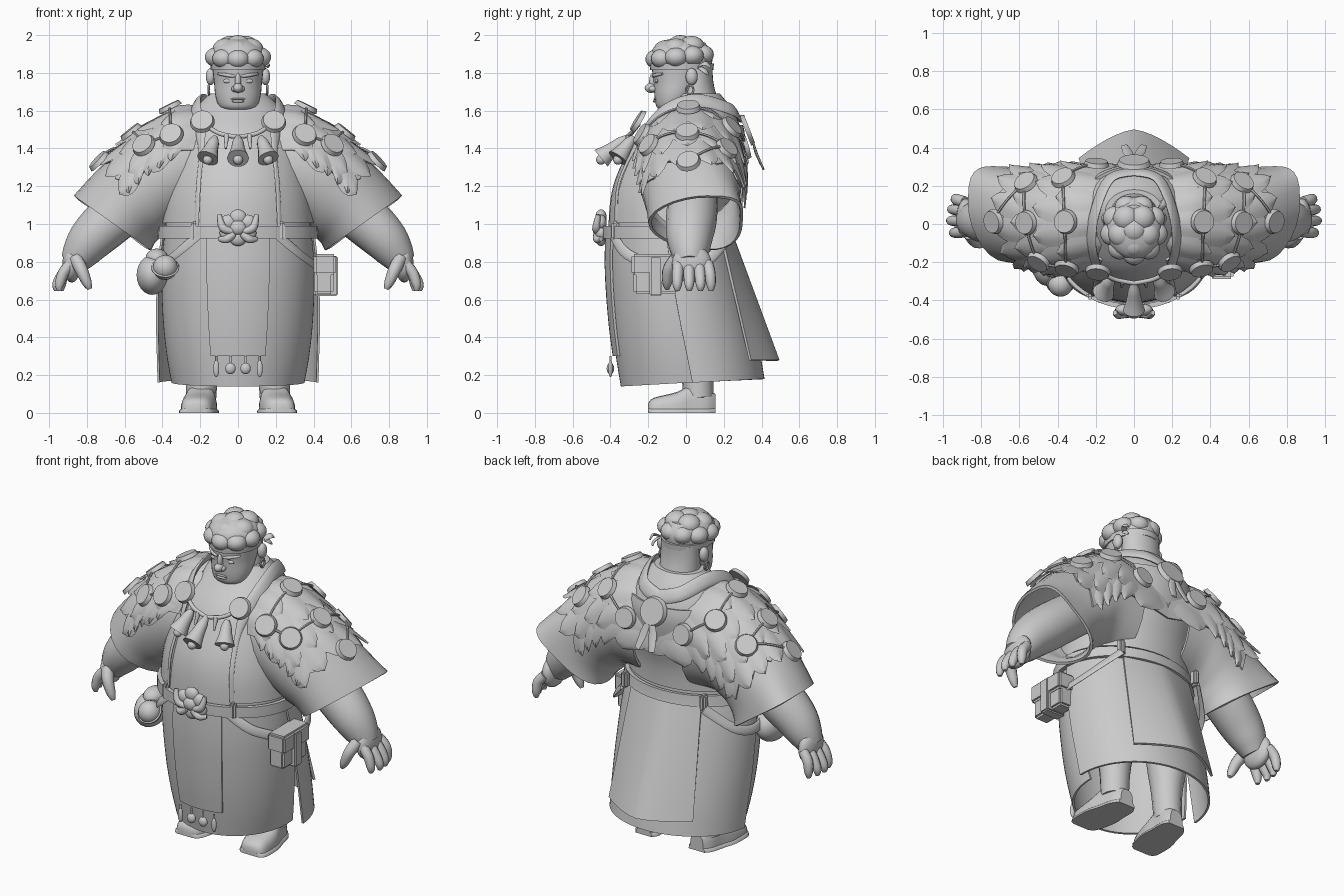
import bpy, bmesh
from math import sin, cos, pi, radians
from mathutils import Vector, Matrix

cube = bpy.data.objects.get("Cube")
if cube:
    bpy.data.objects.remove(cube, do_unlink=True)

clay = bpy.data.materials.new("light grey clay")
clay.use_nodes = True
GREY = (.6, .6, .6, 1)
clay.diffuse_color = GREY
clay.node_tree.nodes["Principled BSDF"].inputs["Base Color"].default_value = GREY
parts = []


def finish(name, bm, mirror=False, thick=0):
    """Turn a bmesh into a finished object, optionally thickened and mirrored."""
    bmesh.ops.recalc_face_normals(bm, faces=bm.faces[:])
    if thick:
        bmesh.ops.solidify(bm, geom=bm.faces[:], thickness=thick)
    mesh = bpy.data.meshes.new(name)
    bm.to_mesh(mesh)
    bm.free()
    obj = bpy.data.objects.new(name, mesh)
    bpy.context.collection.objects.link(obj)
    mesh.materials.append(clay)
    if mirror:
        obj.modifiers.new("Mirror", 'MIRROR')
    parts.append(obj)


def table(rows, t):
    """Smooth interpolation through rows of numbers, t from 0 to 1."""
    last = len(rows) - 1
    s = min(max(t, 0), 1) * last
    i = min(int(s), last - 1)
    s -= i
    a, b, c, d = (Vector(rows[min(max(k, 0), last)]) for k in (i - 1, i, i + 1, i + 2))
    m, n = (c - a) * .5, (d - b) * .5
    return b + m * s + ((c - b) * 3 - m * 2 - n) * s**2 + ((b - c) * 2 + m + n) * s**3


def grid(bm, f, nu, nv, wrap=False, caps=False):
    """Add the surface f(u, v) to a bmesh."""
    cols = nu if wrap else nu + 1
    vs = [[bm.verts.new(f(i / nu, j / nv)) for i in range(cols)] for j in range(nv + 1)]
    for j in range(nv):
        for i in range(nu):
            k = (i + 1) % cols
            bm.faces.new((vs[j][i], vs[j][k], vs[j + 1][k], vs[j + 1][i]))
    if caps:
        bm.faces.new(vs[0])
        bm.faces.new(vs[-1])


def sheet(name, f, nu, nv, wrap=False, caps=False, thick=0, mirror=False):
    bm = bmesh.new()
    grid(bm, f, nu, nv, wrap, caps)
    finish(name, bm, mirror, thick)


def tubes(name, paths, flat=1, n=10, steps=12, mirror=False):
    """Round tubes or flat ribbons along rows of x, y, z, radius."""
    bm = bmesh.new()
    for rows in paths:
        def f(u, v, rows=rows):
            p = table(rows, v)
            q = Vector(p[:3])
            way = Vector((table(rows, v + .01) - table(rows, v - .01))[:3])
            side = way.cross(Vector((q.x, q.y, .15))).normalized()
            out = side.cross(way).normalized()
            a = u * 2 * pi
            return q + (side * cos(a) + out * sin(a) * flat) * p[3]
        grid(bm, f, n, steps, wrap=True, caps=True)
    finish(name, bm, mirror)


def blobs(name, items, mirror=False):
    bm = bmesh.new()
    for loc, size in items:
        size = size if isinstance(size, tuple) else (size,) * 3
        bmesh.ops.create_uvsphere(bm, u_segments=18, v_segments=12, radius=1,
                                  matrix=Matrix.LocRotScale(Vector(loc), None, Vector(size)))
    finish(name, bm, mirror)


def discs(name, items, mirror=False):
    bm = bmesh.new()
    for loc, normal, r in items:
        rot = Vector(normal).to_track_quat('Z', 'Y')
        bmesh.ops.create_cone(bm, cap_ends=True, segments=24, radius1=r, radius2=r * .88,
                              depth=.024, matrix=Matrix.LocRotScale(Vector(loc), rot, None))
    finish(name, bm, mirror)


def boxes(name, items, bevel=.012, mirror=False):
    bm = bmesh.new()
    for loc, size in items:
        bmesh.ops.create_cube(bm, size=1, matrix=Matrix.LocRotScale(Vector(loc), None, Vector(size)))
    bmesh.ops.bevel(bm, geom=bm.edges[:], offset=bevel, segments=2, affect='EDGES')
    finish(name, bm, mirror)


def ring(rows, t, angle, off=0):
    """Point on a body of rows z, half width, front y, back y; angle 0 is front."""
    z, rx, yf, yb = table(rows, t)
    return Vector(((rx + off) * sin(angle), (yf + yb) / 2 - ((yb - yf) / 2 + off) * cos(angle), z))


def body(name, rows, n=32):
    sheet(name, lambda u, v: ring(rows, v, u * 2 * pi), n, len(rows) * 3, wrap=True, caps=True)


# Torso, open vest and belt
torso = [(.92, .39, -.41, .23), (1, .385, -.41, .22), (1.13, .375, -.4, .23), (1.25, .36, -.37, .26),
         (1.4, .34, -.3, .29), (1.5, .31, -.24, .29), (1.6, .24, -.14, .25), (1.69, .15, -.05, .18)]
body("torso", torso, 40)
sheet("vest", lambda u, v: ring(torso, (1.05 + v * 4.2) / 7, radians(33 + 294 * u), .018), 40, 14, thick=.015)
sheet("belt", lambda u, v: ring(torso, (.1 + v * .8) / 7, u * 2 * pi, .036), 40, 2, wrap=True, thick=.025)
tubes("collar_trim", [[(0, .275, 1.57, .042), (.13, .235, 1.61, .042), (.205, .06, 1.655, .042),
                       (.225, -.1, 1.605, .042), (.2, -.21, 1.5, .035), (.195, -.285, 1.38, .016),
                       (.21, -.36, 1.2, .014), (.22, -.37, 1, .014)]], flat=.3, steps=30, mirror=True)
boxes("belt_loop", [((.23, -.375, .965), (.04, .04, .1)), ((.27, .21, .965), (.04, .05, .1))], mirror=True)

# Skirt in overlapping front and back layers, front panel and coat tail
front = [(.95, .39, -.41, .22), (.75, .405, -.412, .26), (.5, .398, -.395, .3),
         (.3, .378, -.37, .33), (.15, .352, -.345, .36)]
back = [(.95, .39, -.41, .22), (.75, .412, -.412, .27), (.5, .418, -.395, .33),
        (.3, .414, -.37, .375), (.15, .41, -.345, .4)]


def skirt_layer(rows, middle, spread, off):
    def f(u, v):
        a = radians(middle + (u - .5) * (spread - 6 * v))
        return ring(rows, v, a, off) + Vector((0, 0, .04 * v * sin(a / 2)**2 - .01 * v))
    return f


sheet("front_skirt", skirt_layer(front, 0, 195, 0), 36, 14, thick=.012)
sheet("back_skirt", skirt_layer(back, 180, 184, .016), 36, 14, thick=.012)
sheet("front_panel", lambda u, v: ring(front, .04 + .71 * v, radians((u - .5) * (48 - 5 * v)), .018),
      12, 12, thick=.014)


def tail(u, v):
    x = 2 * u - 1
    return (x * (.24 + .05 * v), .255 + .24 * v - abs(x) ** 1.5 * (.06 + .09 * v), .93 - .65 * v)


sheet("coat_tail", tail, 12, 8, thick=.014)
for name, x, size in (("panel_bead", .04, (.028, .02, .03)), ("panel_feather", .115, (.016, .012, .045))):
    tubes(name + "_cord", [[(x, -.4, .3, .006), (x, -.4, .25, .006)]], mirror=True)
    blobs(name, [((x, -.4, .235), size)], mirror=True)

# Knotted buckle
petals = [((.06 * cos(a), -.45, .98 + .055 * sin(a)), (.046, .03, .042))
          for a in (k * pi / 3 + pi / 6 for k in range(6))]
blobs("buckle", petals + [((0, -.465, .98), (.045, .03, .04))])
tubes("buckle_horn", [[(.03, -.47, .96, .018), (.08, -.475, .98, .022), (.1, -.465, 1.05, .012)],
                      [(.02, -.47, .95, .02), (.06, -.47, .92, .022), (.1, -.45, .92, .012)]], mirror=True)

# Hip straps, box pouch and round pouch
tubes("hip_strap", [[(.2, -.39, .95, .028), (.33, -.31, .84, .028), (.44, -.1, .76, .028),
                     (.42, .09, .79, .028), (.28, .225, .93, .028)]], flat=.3, steps=24, mirror=True)
boxes("box_pouch", [((.455, -.16, .73), (.1, .235, .2)), ((.46, -.16, .785), (.12, .255, .11))])
boxes("pouch_strap", [((.465, -.16, .725), (.13, .065, .21))], .008)
blobs("round_pouch", [((-.455, -.2, .73), (.083, .125, .105)), ((-.43, -.2, .82), (.06, .08, .05)),
                      ((-.385, -.315, .77), .066)])
tubes("pouch_band", [[(-.385 + .068 * cos(a), -.315 + .068 * sin(a) * .7, .77 + .068 * sin(a) * .7, .006)
                      for a in (k * pi / 8 for k in range(17))]], steps=32)

# Wide sleeves: rows hold crest x z, underside x z, front y, back y
arm = [(0, 1.58, 0, .95, -.2, .29), (.28, 1.61, .28, 1, -.25, .3), (.46, 1.525, .37, .97, -.25, .3),
       (.62, 1.405, .41, .93, -.23, .29), (.76, 1.27, .44, .9, -.21, .29), (.87, 1.15, .46, .86, -.2, .3)]


def sleeve(t, a, off=0):
    """Point on the sleeve; angle 0 is the crest, positive toward the front, in degrees."""
    tx, tz, bx, bz, yf, yb = table(arm, t)
    c, s = cos(radians(a)), sin(radians(a))
    cuff = max(0, (t - .55) / .45)
    if c > 0 > s:
        c, s = c ** (1 - .3 * cuff), -abs(s) ** (1 - .3 * cuff)
    half = Vector((tx - bx, 0, tz - bz)) / 2
    p = Vector((tx + bx, yf + yb, tz + bz)) / 2 + half * c * (1 + off / half.length)
    p.y += .06 * cuff * c * c - s * ((yb - yf) / 2 + off)
    return p


def sleeve_normal(t, a):
    return (sleeve(t, a + 4) - sleeve(t, a - 4)).cross(sleeve(t + .03, a) - sleeve(t - .03, a))


sheet("sleeve", lambda u, v: sleeve(.12 + .88 * v, 360 * u), 28, 14, wrap=True, thick=.016, mirror=True)


# Feathered shoulder cape
def cape(u, v):
    a = -98 + 172 * u
    start = .14 * min(1, max(0, (a + 85) / 40))
    end = .66 + .06 * abs(u * 9 % 2 - 1)
    return sleeve(start + (end - start) * v, a, .012)


sheet("cape", cape, 36, 16, thick=.01, mirror=True)
feathers = bmesh.new()


def feather(t, a, dt, da, wt, wa):
    """A pointed leaf lying on the sleeve, with its length and half width in sleeve coordinates."""
    def f(u, v):
        w = (2 * u - 1) * sin(pi * (.2 + .8 * v)) ** .6 if v < 1 else 0
        return sleeve(t + dt * v + wt * w, a + da * v + wa * w, .016 + .02 * v - .01 * abs(2 * u - 1))
    grid(feathers, f, 4, 7)


for row, t in enumerate((.12, .26, .4, .54)):
    for k in range(6):
        a = -70 + 25 * k + 10 * (row % 2)
        feather(t, a, .22, a * .15, 0, 15)
for k in range(5):
    feather(.08 + .12 * k, -80, .07, -26, .07, 0)
    feather(.2 + .1 * k, 55, .09, 27, .06, 0)
finish("cape_feathers", feathers, mirror=True)

# Cape medallions and the cords between them
spots = [(.14, -72), (.3, -45), (.28, 2), (.28, 56), (.47, 48), (.52, 4), (.55, -40), (.74, 10)]
discs("cape_medallion", [(sleeve(t, a, .036), sleeve_normal(t, a), .066) for t, a in spots], mirror=True)
tubes("cape_cord", [[(*sleeve(s + (t - s) * k / 4, a + (b - a) * k / 4, .034), .007) for k in range(5)]
                    for (s, a), (t, b) in zip(spots, spots[1:])], n=6, mirror=True)
discs("back_medallion", [((0, .325, 1.5), (0, .9, .35), .088)])
tubes("back_tassel", [[(.01, .35, 1.46, .012), (.03, .37, 1.38, .025), (.05, .41, 1.29, .018)]], flat=.3, mirror=True)

# Necklace with bells
discs("collar_medallion", [((.19, -.255, 1.545), (.1, -.8, .5), .066)], mirror=True)
tubes("necklace", [[(.18, -.25, 1.53, .012), (.1, -.29, 1.48, .012), (0, -.31, 1.46, .012)]], mirror=True)
for name, x, y, dx, dy in (("centre_bell", 0, -.31, 0, -.14), ("side_bell", .12, -.28, .04, -.08)):
    tubes(name, [[(x + dx * k / 4, y + dy * k / 4, 1.46 - .028 * k, r)
                  for k, r in enumerate((.015, .03, .036, .045, .058))]], n=14, mirror=x > 0)
    blobs(name + "_clapper", [((x + dx, y + dy, 1.34), .026)], mirror=x > 0)
tubes("necklace_tooth", [[(.06, -.3, 1.47, .016), (.065, -.33, 1.4, .006)]], mirror=True)

# Arms and hands
tubes("arm", [[(.45, .04, 1.2, .13), (.65, .03, 1.04, .135), (.76, .02, .94, .125),
               (.825, .02, .86, .105), (.87, .02, .79, .075)]], n=18, mirror=True)
blobs("palm", [((.88, .03, .79), (.05, .105, .1))], mirror=True)
tubes("finger", [[(.885, y, .79, .03), (.925, y * 1.1, .74, .03), (x, y * 1.15, .68, .025), (x, y * 1.15, .645, .012)]
                 for y, x in ((-.04, .945), (.015, .96), (.067, .955), (.115, .935))]
      + [[(.86, -.05, .82, .035), (.83, -.09, .76, .034), (.8, -.1, .69, .026), (.785, -.1, .655, .012)]], mirror=True)

# Legs and shoes
tubes("leg", [[(.18, .06, .75, .13), (.19, .06, .45, .115), (.19, .06, .25, .088), (.195, .065, .08, .08)]],
      n=16, mirror=True)
foot = [(-.2, .045, .05), (-.17, .08, .08), (-.05, .095, .11), (.03, .082, .15), (.11, .072, .13), (.155, .045, .1)]


def shoe(grow, height):
    def f(u, v):
        y, w, h = table(foot, v)
        c, s = cos(u * 2 * pi), sin(u * 2 * pi)
        x = (w + grow) * abs(c) ** .6 * (1 if c > 0 else -1)
        return (.2 + x - y * .12, y, max(0, s) ** .7 * (height or h))
    return f


sheet("shoe", shoe(0, 0), 20, 15, wrap=True, caps=True, mirror=True)
sheet("sole", shoe(.01, .03), 20, 15, wrap=True, caps=True, mirror=True)

# Neck, head and face
body("neck", [(1.55, .15, -.12, .2), (1.65, .125, -.06, .17), (1.75, .12, -.03, .145), (1.84, .12, -.03, .14)])
body("head", [(1.605, .065, -.14, -.05), (1.625, .1, -.158, 0), (1.68, .12, -.167, .05), (1.75, .127, -.172, .1),
              (1.82, .135, -.18, .13), (1.9, .14, -.18, .14), (1.96, .1, -.12, .1)])
blobs("nose", [((0, -.185, 1.72), (.026, .034, .026)), ((0, -.175, 1.755), (.016, .02, .045))])
blobs("nostril", [((.02, -.175, 1.715), (.016, .022, .016))], mirror=True)
blobs("lips", [((0, -.163, 1.662), (.04, .01, .006)), ((0, -.163, 1.65), (.034, .012, .008))])
blobs("eye", [((.054, -.155, 1.757), (.026, .01, .012))], mirror=True)
tubes("brow", [[(.018, -.174, 1.782, .007), (.06, -.162, 1.788, .01), (.105, -.125, 1.795, .006)]], mirror=True)
blobs("ear", [((.145, .03, 1.78), (.026, .032, .045))], mirror=True)
tubes("earring", [[(.155, .02 + .02 * cos(a), 1.71 + .024 * sin(a), .006)
                   for a in (k * pi / 4 for k in range(9))]], n=6, steps=16, mirror=True)

# Curly hair and headband
curls = [((0, -.03, 1.9), (.145, .155, .085)), ((0, -.03, 1.94), (.07, .07, .06))]
for count, r, z, size in ((5, .07, 1.93, (.068, .068, .056)), (9, .116, 1.885, (.062, .062, .052))):
    for k in range(count):
        a = 2 * pi * k / count
        curls.append(((r * sin(a), -.03 - r * 1.06 * cos(a), z - .012 * cos(a)), size))
blobs("hair", curls)
band = [(1.815, .144, -.19, .145), (1.85, .147, -.193, .148)]
sheet("headband", lambda u, v: ring(band, v, u * 2 * pi), 32, 2, wrap=True, thick=.012)
tubes("headband_tie", [[(.13, .07, 1.835, .014), (.155, .1, 1.85, .018), (.155, .13, 1.83, .008)],
                       [(.13, .07, 1.83, .014), (.15, .1, 1.81, .018), (.145, .12, 1.79, .008)]], flat=.4)

# Smooth shading with sharp edges kept
bpy.ops.object.select_all(action='DESELECT')
for obj in parts:
    obj.select_set(True)
bpy.context.view_layer.objects.active = parts[0]
bpy.ops.object.shade_smooth_by_angle(angle=radians(40))
